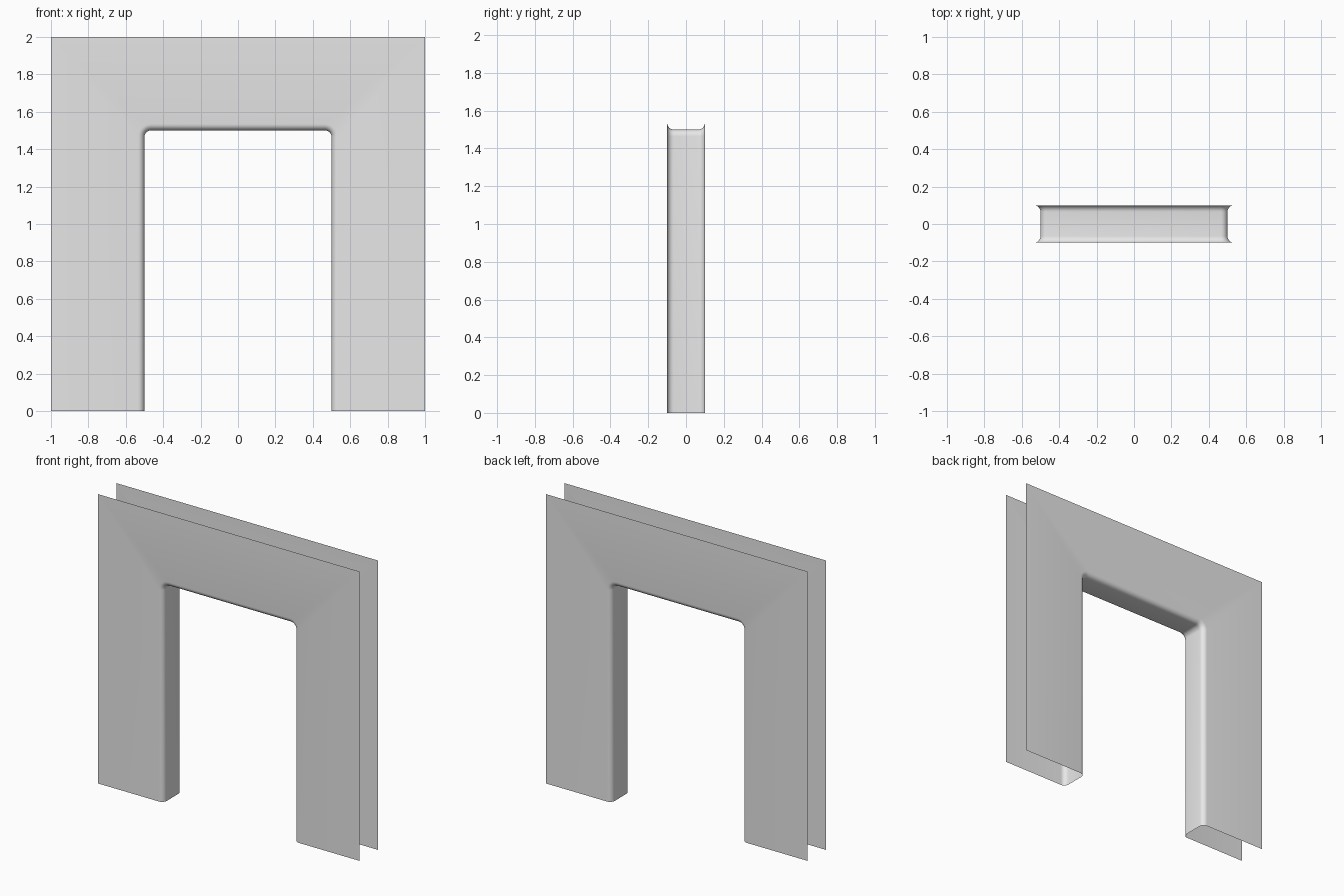
import bpy
import bmesh
from math import sin, cos, pi

cube = bpy.data.objects.get("Cube")
if cube:
    bpy.data.objects.remove(cube, do_unlink=True)

HALF_W, TOP = 0.5, 1.5      # doorway opening
OUT_W, OUT_TOP = 1.0, 2.0   # outer edge of the panels
DEPTH = 0.1                 # half thickness
ROUND = 0.035               # edge rounding
STEPS = 6


def arch(offset, y):
    """Rounded doorway outline, grown outward by offset."""
    r = ROUND + offset
    cx, cz = HALF_W - ROUND, TOP - ROUND
    angles = [pi / 2 * i / STEPS for i in range(STEPS + 1)]
    right = [(cx + r * cos(a), y, cz + r * sin(a)) for a in angles]
    right.insert(0, (HALF_W + offset, y, 0))
    return [(-x, y, z) for x, y, z in right] + right[::-1]


def outer(y):
    """Square outer outline with a vertex for each arch vertex."""
    right = [(OUT_W, y, 0)] + [(OUT_W, y, OUT_TOP)] * (STEPS + 1)
    return [(-x, y, z) for x, y, z in right] + right[::-1]


# Outlines from the front panel, through the rounded reveal, to the back panel
front = []
for i in range(STEPS + 1):
    a = pi / 2 * i / STEPS
    front.append((ROUND * (1 - sin(a)), -DEPTH + ROUND * (1 - cos(a))))
section = front + [(d, -y) for d, y in reversed(front)]
rings = [outer(-DEPTH)] + [arch(d, y) for d, y in section] + [outer(DEPTH)]

bm = bmesh.new()
grid = [[bm.verts.new(p) for p in ring] for ring in rings]
for r0, r1 in zip(grid, grid[1:]):
    for j in range(len(r0) - 1):
        bm.faces.new((r0[j], r1[j], r1[j + 1], r0[j + 1]))
bmesh.ops.remove_doubles(bm, verts=bm.verts, dist=0.0001)
for f in bm.faces:
    f.smooth = True

mesh = bpy.data.meshes.new("doorway_surround")
bm.to_mesh(mesh)
bm.free()
surround = bpy.data.objects.new("doorway_surround", mesh)
bpy.context.collection.objects.link(surround)

# Plain light grey
grey = bpy.data.materials.new("light_grey")
grey.use_nodes = True
colour = (0.8, 0.8, 0.8, 1)
grey.diffuse_color = colour
grey.node_tree.nodes["Principled BSDF"].inputs["Base Color"].default_value = colour
mesh.materials.append(grey)
